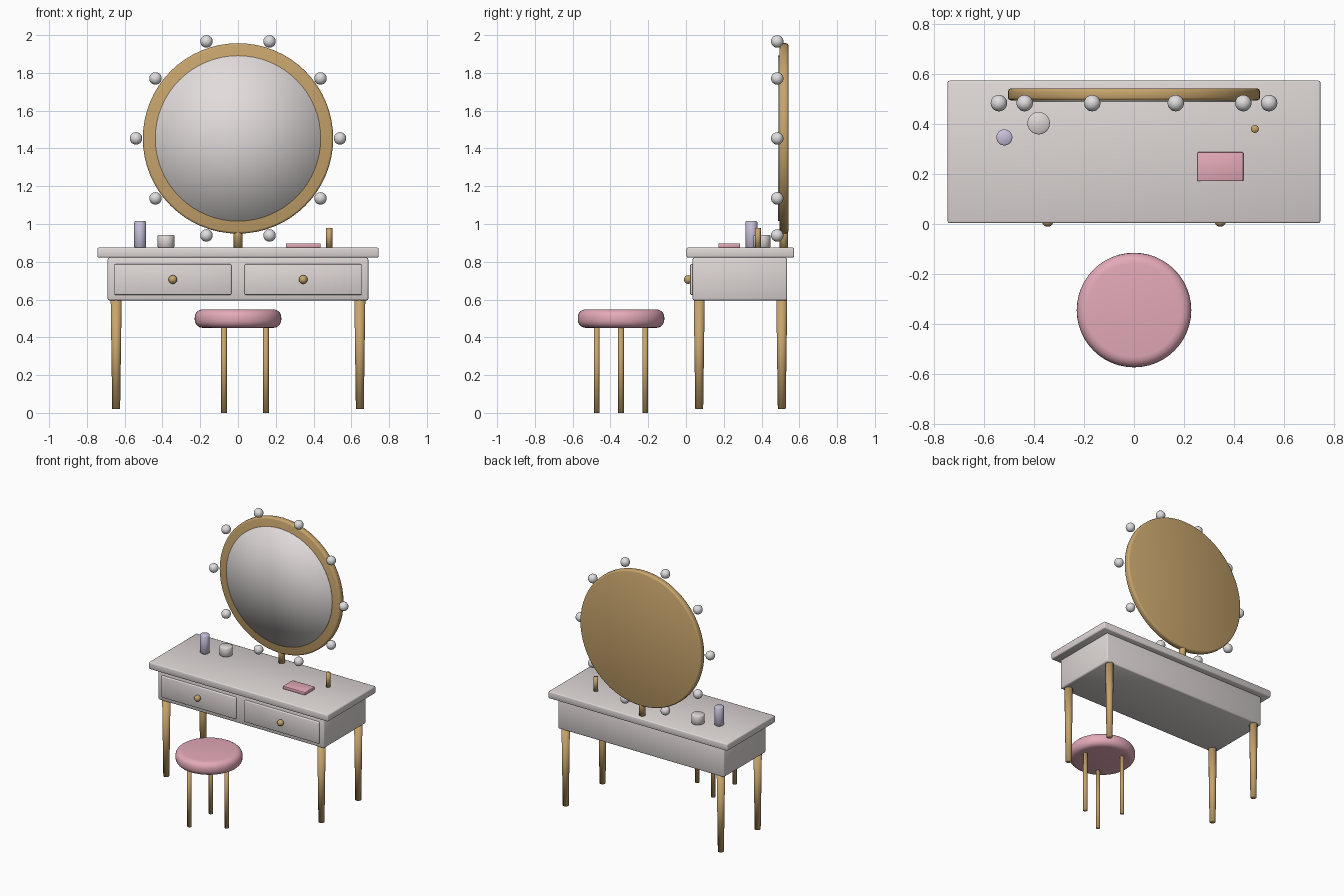
import bpy, bmesh, math
from mathutils import Matrix, Vector

if "Cube" in bpy.data.objects:
    bpy.data.objects.remove(bpy.data.objects["Cube"])


def material(name, rgb):
    m = bpy.data.materials.new(name)
    m.diffuse_color = (*rgb, 1.0)
    m.use_nodes = True
    m.node_tree.nodes["Principled BSDF"].inputs["Base Color"].default_value = m.diffuse_color
    return m


WHITE = material("white_paint", (0.73, 0.68, 0.67))
GLASS = material("mirror_silver", (0.76, 0.72, 0.71))
BULB = material("bulb_white", (0.74, 0.72, 0.73))
GOLD = material("brushed_gold", (0.57, 0.37, 0.15))
PINK = material("pink_velvet", (0.77, 0.40, 0.48))
LILAC = material("lilac_glass", (0.57, 0.52, 0.70))


def finish(name, bm, mat, location):
    bmesh.ops.recalc_face_normals(bm, faces=bm.faces)
    for f in bm.faces:
        f.smooth = True
    mesh = bpy.data.meshes.new(name)
    bm.to_mesh(mesh)
    bm.free()
    mesh.materials.append(mat)
    ob = bpy.data.objects.new(name, mesh)
    ob.location = location
    bpy.context.collection.objects.link(ob)
    return ob


def box(name, x, y, z, mat, bevel=0.01, segments=2):
    """Bevelled box from (min, max) ranges."""
    bm = bmesh.new()
    size = [r[1] - r[0] for r in (x, y, z)]
    bmesh.ops.create_cube(bm, size=1, matrix=Matrix.Diagonal((*size, 1)))
    bmesh.ops.bevel(bm, geom=bm.edges[:], offset=bevel, segments=segments,
                    profile=0.5, affect='EDGES')
    return finish(name, bm, mat, [sum(r) / 2 for r in (x, y, z)])


def lathe(name, profile, location, mat, sides=24, face_front=False):
    """Revolve (radius, height) points; face_front turns the axis to -y."""
    bm = bmesh.new()
    rings = []
    for r, h in profile:
        if r == 0:
            rings.append([bm.verts.new((0, 0, h))])
        else:
            rings.append([bm.verts.new((r * math.cos(2 * math.pi * i / sides),
                                        r * math.sin(2 * math.pi * i / sides), h))
                          for i in range(sides)])
    for a, b in zip(rings, rings[1:]):
        for i in range(sides):
            j = (i + 1) % sides
            if len(a) == 1:
                bm.faces.new((a[0], b[i], b[j]))
            elif len(b) == 1:
                bm.faces.new((a[i], b[0], a[j]))
            else:
                bm.faces.new((a[i], a[j], b[j], b[i]))
    if face_front:
        bmesh.ops.rotate(bm, verts=bm.verts, cent=(0, 0, 0),
                         matrix=Matrix.Rotation(math.pi / 2, 3, 'X'))
    return finish(name, bm, mat, location)


def round_slab(r, h, bevel, steps=2):
    """Closed disc profile with rounded rims, from height 0 to h."""
    pts = [(0, 0)]
    for k in range(steps + 1):
        a = math.pi / 2 * k / steps
        pts.append((r - bevel + bevel * math.sin(a), bevel - bevel * math.cos(a)))
    return pts + [(pr, h - ph) for pr, ph in reversed(pts)]


def rod(r_bottom, r_top, h):
    return [(0, 0), (r_bottom, 0), (r_top, h), (0, h)]


def ball(name, r, location, mat):
    bm = bmesh.new()
    bmesh.ops.create_uvsphere(bm, u_segments=20, v_segments=12, radius=r)
    return finish(name, bm, mat, location)


# Table
box("table_top", (-0.745, 0.745), (0.003, 0.573), (0.822, 0.875), WHITE, 0.008)
box("table_body", (-0.69, 0.69), (0.035, 0.536), (0.595, 0.822), WHITE, 0.01)
for s, side in ((-1, "left"), (1, "right")):
    box(f"drawer_{side}", sorted((s * 0.035, s * 0.655)), (0.022, 0.05),
        (0.625, 0.787), WHITE, 0.006)
    ball(f"drawer_knob_{side}", 0.023, (s * 0.345, 0.012, 0.706), GOLD)
    for y, end in ((0.07, "front"), (0.507, "back")):
        lathe(f"table_leg_{end}_{side}", rod(0.021, 0.029, 0.58),
              (s * 0.645, y, 0.02), GOLD, 16)

# Round mirror with post and bulbs
MZ = 1.453
lathe("mirror_post", rod(0.023, 0.023, 0.15), (0, 0.518, 0.87), GOLD, 16)
lathe("mirror_frame", round_slab(0.504, 0.048, 0.012), (0, 0.542, MZ), GOLD, 64, True)
lathe("mirror_glass", rod(0.438, 0.438, 0.012), (0, 0.499, MZ), GLASS, 64, True)
for i in range(10):
    a = math.radians(36 * i)
    ball(f"bulb_{i + 1}", 0.033,
         (0.54 * math.cos(a), 0.483, MZ + 0.54 * math.sin(a)), BULB)

# Items on the table
lathe("perfume_bottle", round_slab(0.032, 0.14, 0.004, 1), (-0.518, 0.346, 0.875), LILAC)
lathe("cream_jar", round_slab(0.045, 0.067, 0.004, 1), (-0.381, 0.403, 0.875), WHITE)
lathe("lipstick", rod(0.016, 0.016, 0.105), (0.483, 0.38, 0.875), GOLD, 16)
box("powder_box", (0.253, 0.437), (0.171, 0.287), (0.875, 0.898), PINK, 0.004)

# Stool
SY = -0.344
lathe("stool_cushion", round_slab(0.229, 0.098, 0.042, 5), (0, SY, 0.45), PINK, 48)
for i in range(3):
    a = math.radians(120 * i)
    lathe(f"stool_leg_{i + 1}", rod(0.015, 0.015, 0.46),
          (0.148 * math.cos(a), SY + 0.148 * math.sin(a), 0), GOLD, 12)
